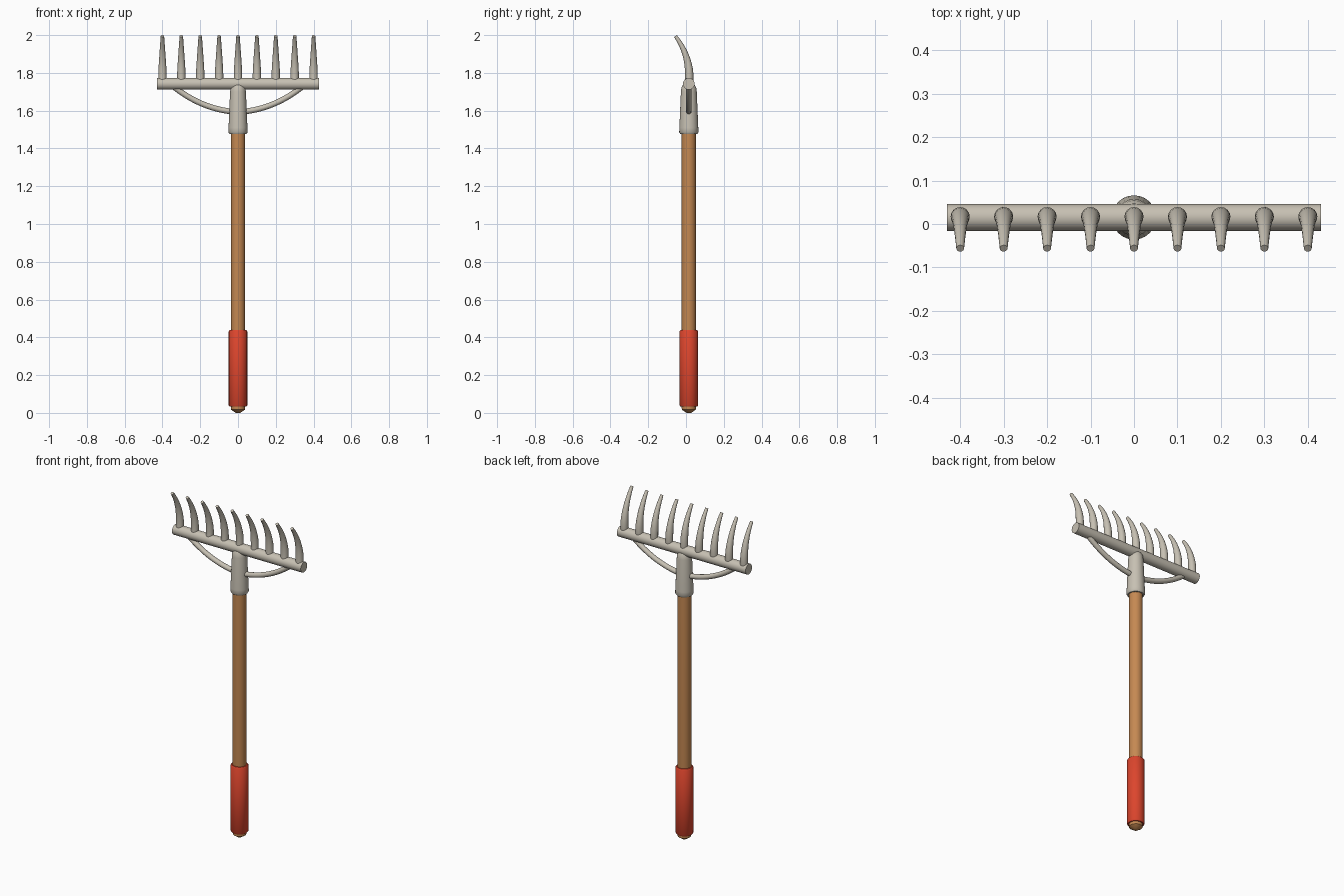
import bpy, bmesh, math
from mathutils import Vector

if "Cube" in bpy.data.objects:
    bpy.data.objects.remove(bpy.data.objects["Cube"], do_unlink=True)

AXIS_Y = 0.015  # depth of the pole, socket and bar


def material(name, colour):
    m = bpy.data.materials.new(name)
    m.use_nodes = True
    m.diffuse_color = (*colour, 1)
    m.node_tree.nodes["Principled BSDF"].inputs["Base Color"].default_value = (*colour, 1)
    return m


metal = material("brushed_metal", (0.57, 0.53, 0.45))
wood = material("handle_wood", (0.56, 0.25, 0.085))
red = material("grip_red", (0.72, 0.06, 0.026))


def sweep(name, path, radii, ref, mat, sides=20):
    """Round tube along a path, with a radius for each point."""
    path = [Vector(p) for p in path]
    ref = Vector(ref)
    bm = bmesh.new()
    rings = []
    for i, (p, r) in enumerate(zip(path, radii)):
        tangent = (path[min(i + 1, len(path) - 1)] - path[max(i - 1, 0)]).normalized()
        side = tangent.cross(ref)
        angles = [2 * math.pi * k / sides for k in range(sides)]
        rings.append([bm.verts.new(p + r * (math.cos(a) * ref + math.sin(a) * side))
                      for a in angles])
    for a, b in zip(rings, rings[1:]):
        for k in range(sides):
            j = (k + 1) % sides
            bm.faces.new((a[k], a[j], b[j], b[k]))
    bm.faces.new(rings[0])
    bm.faces.new(rings[-1])
    bmesh.ops.recalc_face_normals(bm, faces=bm.faces)
    mesh = bpy.data.meshes.new(name)
    bm.to_mesh(mesh)
    bm.free()
    mesh.materials.append(mat)
    ob = bpy.data.objects.new(name, mesh)
    bpy.context.collection.objects.link(ob)
    bpy.ops.object.select_all(action="DESELECT")
    ob.select_set(True)
    bpy.context.view_layer.objects.active = ob
    bpy.ops.object.shade_smooth_by_angle(angle=math.radians(40))
    return ob


def lathe(name, profile, mat):
    """Upright turned part from (radius, height) pairs."""
    return sweep(name, [(0, AXIS_Y, z) for r, z in profile],
                 [r for r, z in profile], (1, 0, 0), mat, 24)


def bezier(a, b, c, steps):
    a, b, c = Vector(a), Vector(b), Vector(c)
    ts = [i / steps for i in range(steps + 1)]
    return [(1 - t) ** 2 * a + 2 * t * (1 - t) * b + t * t * c for t in ts]


# Handle, grip and socket
lathe("handle", [(0.012, 0), (0.037, 0.017), (0.038, 0.03), (0.038, 1.6)], wood)
lathe("grip", [(0.044, 0.033), (0.049, 0.04), (0.049, 0.432), (0.044, 0.439)], red)
lathe("socket", [(0.045, 1.477), (0.051, 1.486), (0.05, 1.51), (0.042, 1.7),
                 (0.039, 1.722), (0.032, 1.735)], metal)

# Head bar
sweep("head_bar", [(-0.43, AXIS_Y, 1.742), (0.43, AXIS_Y, 1.742)],
      [0.031, 0.031], (0, 1, 0), metal, 24)

# Curved braces on both sides
for label, s in (("left", 1), ("right", -1)):
    path = bezier((s * 0.02, AXIS_Y, 1.594), (s * 0.2, AXIS_Y, 1.61),
                  (s * 0.35, AXIS_Y, 1.735), 12)
    sweep("brace_" + label, path, [0.015] * len(path), (0, 1, 0), metal, 12)

# Nine forward-curving tines
tine_steps = 10
tine_radii = [0.022 - 0.013 * max(0, i / tine_steps - 0.25) / 0.75
              for i in range(tine_steps + 1)]
for n in range(9):
    x = (n - 4) * 0.1
    path = bezier((x, AXIS_Y, 1.74), (x, 0.03, 1.88), (x, -0.056, 1.995), tine_steps)
    sweep("tine_%d" % (n + 1), path, tine_radii, (1, 0, 0), metal, 16)
